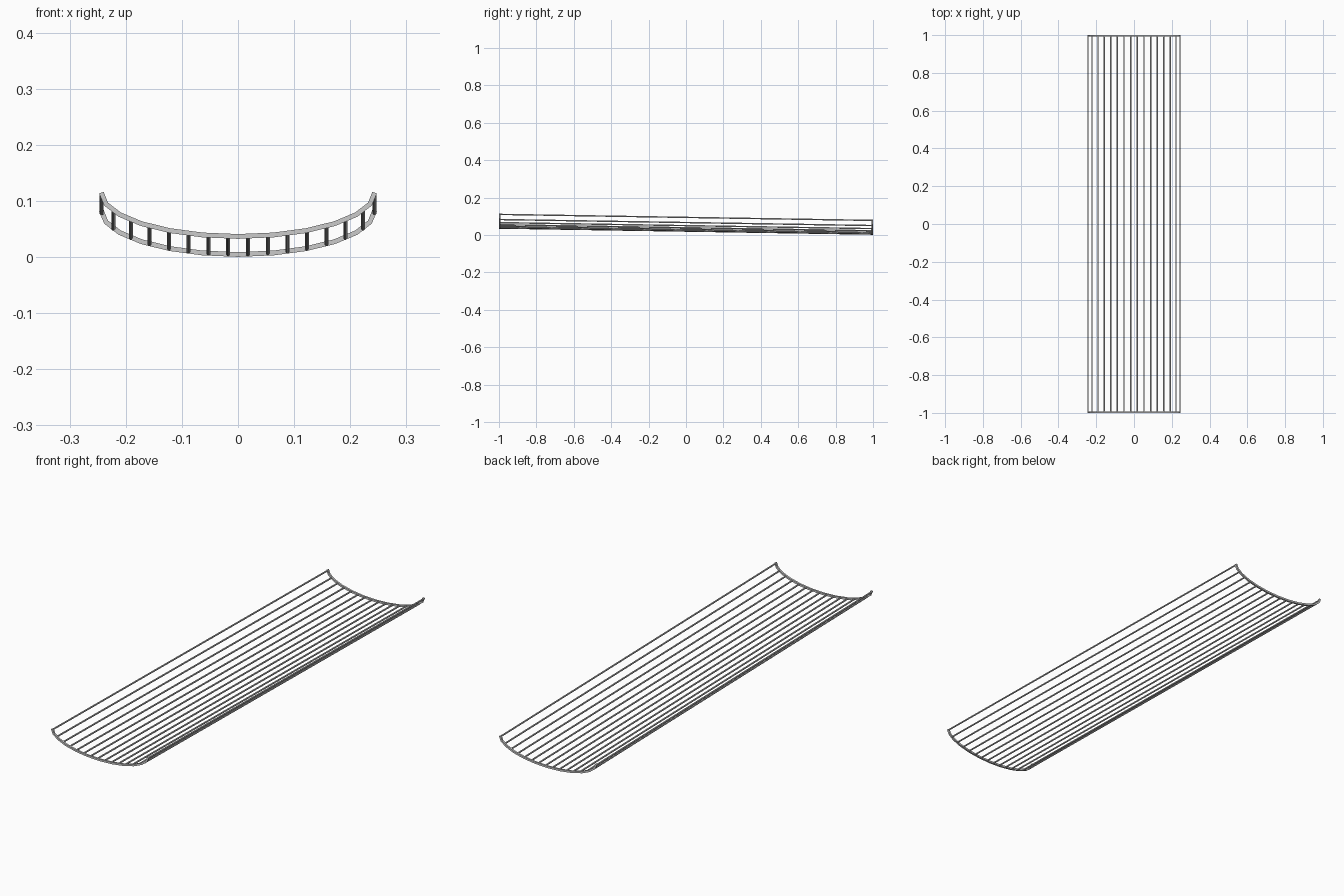
import bpy, math
from mathutils import Vector

if "Cube" in bpy.data.objects:
    bpy.data.objects.remove(bpy.data.objects["Cube"])

A, H = 0.2435, 0.078       # half width and depth of the trough
T = 0.0085                 # bar thickness
END = 1 - T / 2
Z_FRONT, Z_BACK = 0.0368, 0.0047
SEG = 12


def arc(t):
    return A * math.sin(t), H * (1 - math.cos(t))


def mesh_object(name, verts, faces):
    me = bpy.data.meshes.new(name)
    me.from_pydata(verts, [], faces)
    ob = bpy.data.objects.new(name, me)
    bpy.context.collection.objects.link(ob)
    return ob


# Curved end rib: square section swept along a half ellipse
def rib(name, y, z0):
    pts = [Vector(arc(-math.pi / 2 + math.pi * i / SEG)) for i in range(SEG + 1)]
    verts, faces = [], []
    for i, p in enumerate(pts):
        d = (pts[min(i + 1, SEG)] - pts[max(i - 1, 0)]).normalized()
        n = Vector((-d.y, d.x)) * T / 2
        for s, dy in ((-1, -1), (1, -1), (1, 1), (-1, 1)):
            q = p + n * s
            verts.append((q.x, y + dy * T / 2, q.y + z0))
    for i in range(SEG):
        for k in range(4):
            a, b = i * 4 + k, i * 4 + (k + 1) % 4
            faces.append((a, a + 4, b + 4, b))
    faces += [(0, 1, 2, 3), tuple(SEG * 4 + k for k in (3, 2, 1, 0))]
    return mesh_object(name, verts, faces)


rib("front_rib", -END, Z_FRONT)
rib("back_rib", END, Z_BACK)

# Long sloping rods, evenly spaced along the arc length
N, SAMPLES = 16, 2000
samples = [Vector(arc(-math.pi / 2 + math.pi * i / SAMPLES)) for i in range(SAMPLES + 1)]
lengths = [0.0]
for a, b in zip(samples, samples[1:]):
    lengths.append(lengths[-1] + (b - a).length)
SIDES, R = 8, 0.0038
for j in range(N):
    target = lengths[-1] * (0.008 + 0.984 * j / (N - 1))
    p = samples[next(i for i, l in enumerate(lengths) if l >= target)]
    verts = []
    for y, z0 in ((-END, Z_FRONT), (END, Z_BACK)):
        for k in range(SIDES):
            t = 2 * math.pi * (k + 0.5) / SIDES
            verts.append((p.x + R * math.cos(t), y, p.y + z0 + R * math.sin(t)))
    faces = [(k, (k + 1) % SIDES, (k + 1) % SIDES + SIDES, k + SIDES) for k in range(SIDES)]
    faces += [tuple(reversed(range(SIDES))), tuple(range(SIDES, 2 * SIDES))]
    mesh_object(f"rod_{j + 1:02d}", verts, faces)
